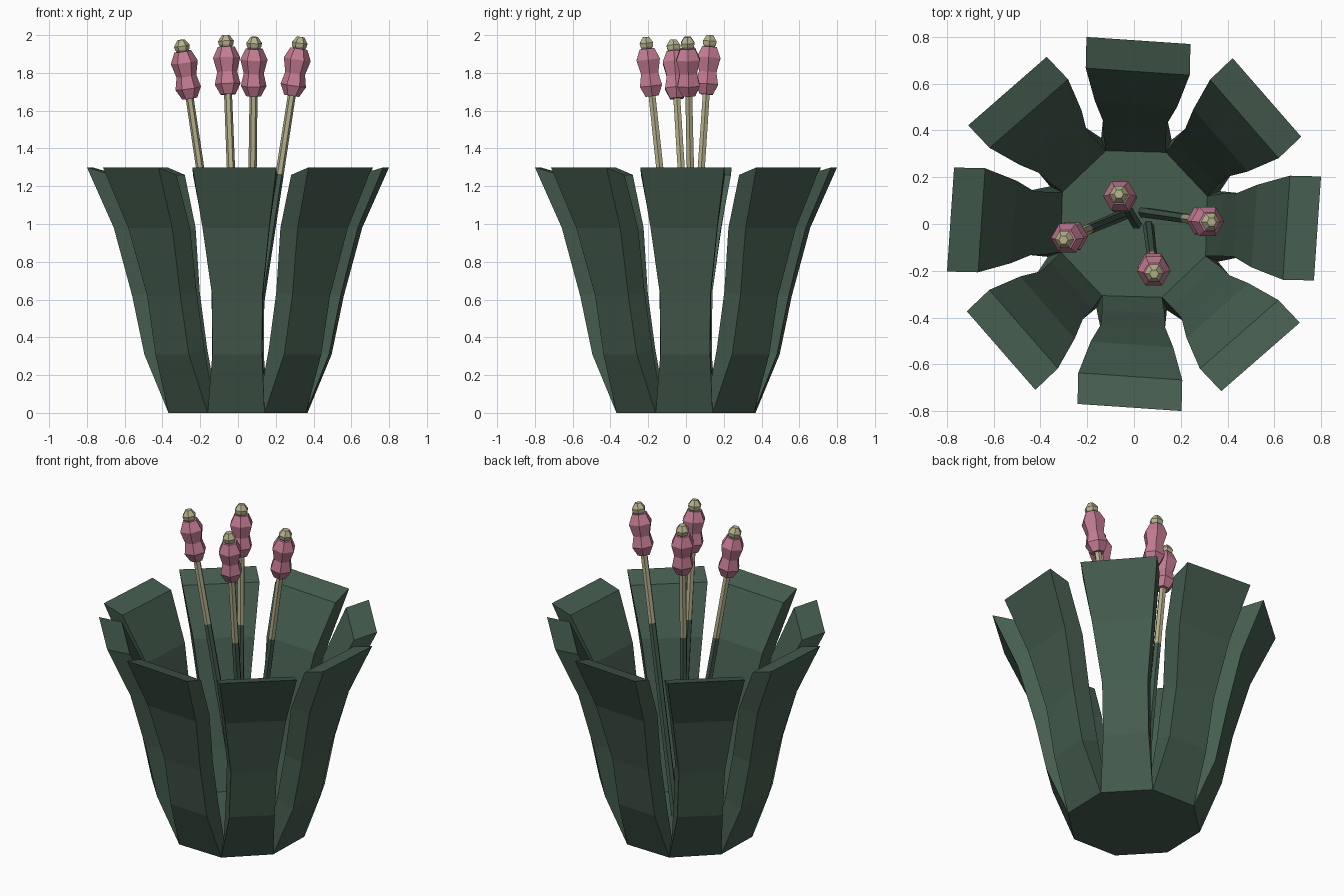
import bpy, bmesh, math
from mathutils import Vector

if "Cube" in bpy.data.objects:
    bpy.data.objects.remove(bpy.data.objects["Cube"])


def material(name, rgb):
    m = bpy.data.materials.new(name)
    m.diffuse_color = (*rgb, 1)
    m.use_nodes = True
    m.node_tree.nodes["Principled BSDF"].inputs["Base Color"].default_value = m.diffuse_color
    return m


GREEN = material("dark_green", (0.060, 0.110, 0.078))
PINK = material("pink", (0.55, 0.20, 0.29))
BEIGE = material("beige", (0.47, 0.44, 0.26))


def finish(bm, name, *mats):
    bmesh.ops.recalc_face_normals(bm, faces=bm.faces[:])
    me = bpy.data.meshes.new(name)
    bm.to_mesh(me)
    bm.free()
    for m in mats:
        me.materials.append(m)
    ob = bpy.data.objects.new(name, me)
    bpy.context.collection.objects.link(ob)
    return ob


# Leaf cup: eight flaring petals growing from an octagonal base.
# Each row: height, distance from axis, half width, edge turn, centre turn (degrees)
T = math.tan(math.pi / 8)
OUTER = [(0.00, 0.364, 0.364 * T, -1.6, -1.6),
         (0.31, 0.489, 0.132, -3.0, -0.5),
         (0.62, 0.552, 0.133, -3.6, -0.4),
         (0.98, 0.646, 0.177, -3.8, -1.0),
         (1.30, 0.785, 0.223, -3.9, -1.4)]
INNER = [(0.10, 0.310, 0.310 * T, -1.6, -1.6),
         (0.34, 0.375, 0.134, -3.0, -0.5),
         (0.64, 0.435, 0.137, -3.6, -0.4),
         (0.98, 0.515, 0.177, -3.8, -1.0),
         (1.26, 0.652, 0.223, -3.9, -1.4)]


def edge_points(row, base):
    z, d, w, turn, centre = row
    a, c = base + math.radians(turn), base + math.radians(centre)
    mid = Vector((d * math.cos(c), d * math.sin(c), z))
    side = Vector((-math.sin(a), math.cos(a), 0)) * w
    return mid - side, mid + side


bm = bmesh.new()
bottom, floor = [], []
for k in range(8):
    base = k * math.pi / 4
    rings = []
    for o, i in zip(OUTER, INNER):
        o0, o1 = edge_points(o, base)
        i0, i1 = edge_points(i, base)
        rings.append([bm.verts.new(p) for p in (o0, o1, i1, i0)])
    for lo, hi in zip(rings, rings[1:]):
        for j in range(4):
            n = (j + 1) % 4
            bm.faces.new((lo[j], lo[n], hi[n], hi[j]))
    bm.faces.new(rings[-1])
    bottom.append(rings[0][0].co.copy())
    floor.append(rings[0][3].co.copy())
for loop in (bottom, floor):
    bm.faces.new([bm.verts.new(p) for p in loop])
bmesh.ops.remove_doubles(bm, verts=bm.verts[:], dist=0.002)
finish(bm, "leaf_cup", GREEN)


def lathe(name, foot, tip, profile, mats, sides=6):
    """Low-poly turned shape along foot->tip; profile = (distance below tip, radius)."""
    axis = (tip - foot).normalized()
    rot = Vector((0, 0, 1)).rotation_difference(axis)
    bm = bmesh.new()
    rings = []
    for s, r in profile:
        rings.append([bm.verts.new(tip - axis * s + rot @ Vector((
            r * math.cos(j * math.tau / sides), r * math.sin(j * math.tau / sides), 0)))
            for j in range(sides)])
    for lo, hi in zip(rings, rings[1:]):
        for j in range(sides):
            n = (j + 1) % sides
            bm.faces.new((lo[j], lo[n], hi[n], hi[j]))
    bm.faces.new(rings[0])
    bm.faces.new(rings[-1])
    if len(mats) > 1:  # upper part of a stem is beige
        for f in bm.faces:
            f.material_index = int(f.calc_center_median().z > 1.26)
    return finish(bm, name, *mats)


# Four leaning flower stalks: foot and tip positions
STALKS = [((0.04, 0.05, 0.09), (0.332, 0.008, 1.99)),
          ((0.01, 0.00, 0.09), (-0.065, 0.128, 2.0)),
          ((-0.02, 0.05, 0.09), (-0.302, -0.068, 1.975)),
          ((0.062, -0.01, 0.09), (0.086, -0.213, 1.99))]
BLOSSOM = [(0.315, 0.040), (0.26, 0.068), (0.195, 0.053), (0.12, 0.072), (0.062, 0.045)]
BUD = [(0.072, 0.024), (0.052, 0.038), (0.032, 0.042), (0.0, 0.020)]

for n, (foot, tip) in enumerate(STALKS, 1):
    foot, tip = Vector(foot), Vector(tip)
    length = (tip - foot).length
    cut = (tip.z - 1.265) / (tip.z - foot.z) * length
    lathe(f"stem_{n}", foot, tip, [(length, 0.024), (cut, 0.022), (0.28, 0.021)], (GREEN, BEIGE))
    lathe(f"blossom_{n}", foot, tip, BLOSSOM, (PINK,))
    lathe(f"bud_{n}", foot, tip, BUD, (BEIGE,))
